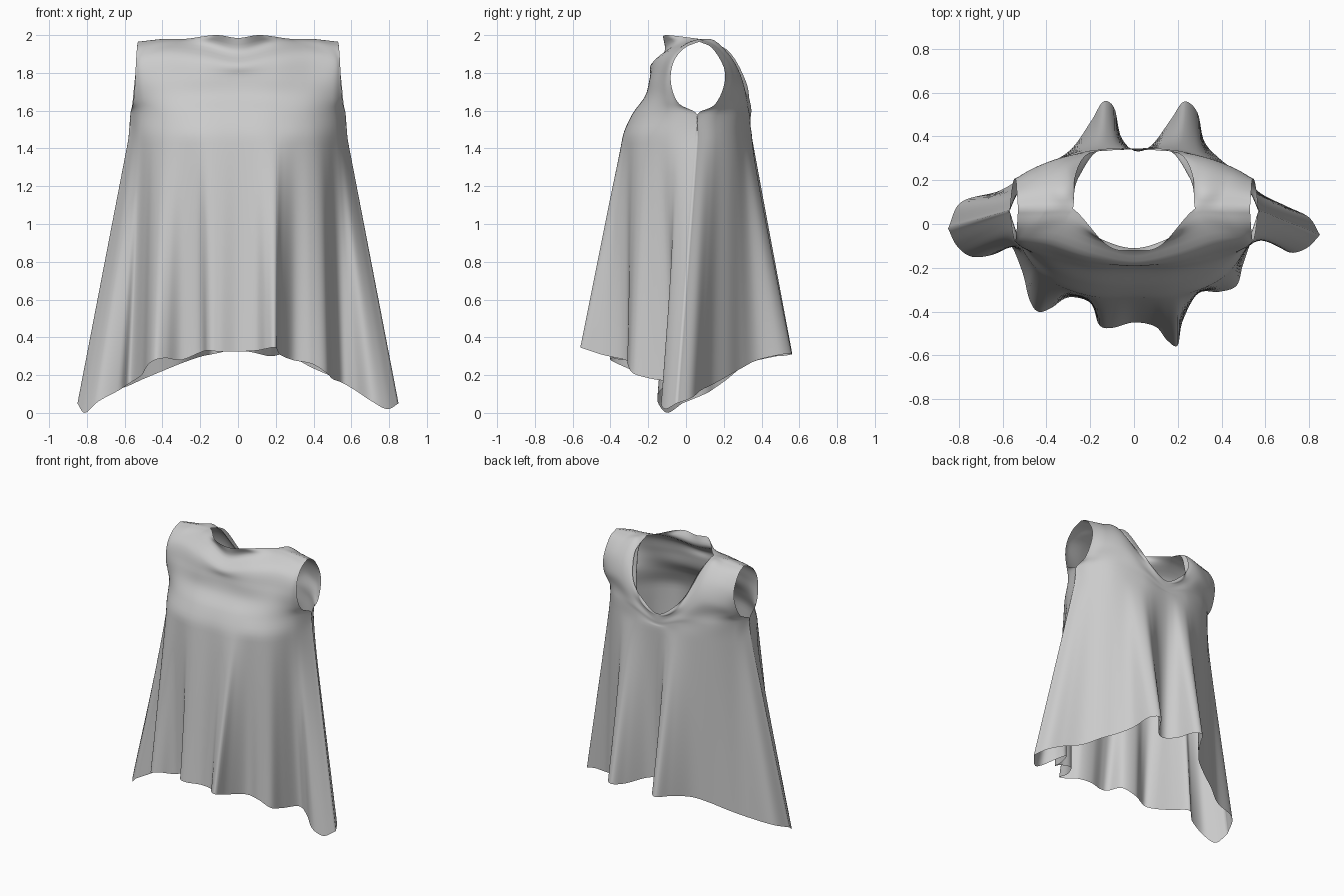
import bpy, bmesh
from mathutils import Vector

COLS = 160                                        # columns across each panel
KNOTS = [0, 1.1, 1.23, 1.33, 1.43, 1.53, 1.60, 1.68]   # row spacing from hem to neck
ARMPIT = KNOTS[2]


def spline(knots, pts, k):
    """Smooth curve through pts at uneven knots."""
    n = len(pts)
    i = 0
    while i < n - 2 and k > knots[i + 1]:
        i += 1

    def tangent(j):
        a, b = max(j - 1, 0), min(j + 1, n - 1)
        return (pts[b] - pts[a]) / (knots[b] - knots[a])
    h = knots[i + 1] - knots[i]
    u = (k - knots[i]) / h
    return (pts[i] * (2*u**3 - 3*u**2 + 1) + tangent(i) * h * (u**3 - 2*u**2 + u)
            + pts[i + 1] * (3*u**2 - 2*u**3) + tangent(i + 1) * h * (u**3 - u**2))


def full_row(rows):
    """(t, x, y, z) points, left to right -> knots and vectors."""
    return [r[0] for r in rows], [Vector(r[1:]) for r in rows]


def mirrored(half, ts=(0, .25, .5, .75, 1)):
    """Centre-to-side points mirrored across x = 0."""
    right = [(t, *p) for t, p in zip(ts, half)]
    left = [(-t, -x, y, z) for t, x, y, z in reversed(right[1:])]
    return full_row(left + right)


# hem outlines with their hanging folds, left to right
front_hem = full_row([
    (-1, -.85, -.02, .05), (-.93, -.81, -.1, 0), (-.86, -.74, -.15, .06),
    (-.78, -.63, -.135, .12), (-.71, -.57, -.09, .16), (-.64, -.51, -.22, .2),
    (-.58, -.48, -.34, .25), (-.5, -.44, -.4, .28), (-.42, -.38, -.385, .29),
    (-.35, -.3, -.335, .28), (-.28, -.2, -.36, .32), (-.2, -.16, -.46, .33),
    (-.1, -.1, -.475, .325), (0, 0, -.45, .325), (.1, .1, -.47, .33),
    (.18, .15, -.53, .34), (.25, .2, -.555, .345), (.3, .22, -.45, .31),
    (.37, .29, -.32, .28), (.46, .39, -.31, .26), (.55, .47, -.28, .21),
    (.63, .5, -.18, .18), (.7, .55, -.06, .16), (.78, .62, -.07, .12),
    (.86, .71, -.13, .06), (.93, .79, -.11, .02), (1, .85, -.05, .05)])
back_hem = full_row([
    (-1, -.85, -.02, .05), (-.88, -.79, .1, .1), (-.75, -.62, .15, .13),
    (-.6, -.5, .22, .18), (-.46, -.38, .28, .23), (-.34, -.28, .35, .27),
    (-.24, -.19, .48, .3), (-.18, -.14, .56, .31), (-.12, -.09, .53, .32),
    (-.06, -.06, .4, .33), (0, 0, .335, .33), (.1, .08, .36, .32),
    (.2, .17, .48, .3), (.28, .23, .56, .31), (.35, .29, .51, .31),
    (.42, .32, .38, .28), (.5, .39, .3, .24), (.6, .48, .23, .2),
    (.7, .58, .14, .15), (.8, .7, .08, .12), (.9, .8, .03, .08), (1, .85, -.05, .05)])

# chest, yoke and neckline rows, centre to armhole
shoulder = [(.28, .07, 1.98), (.4, .07, 1.98), (.53, .07, 1.965)]
front_rows = [front_hem] + [mirrored(r) for r in (
    [(0, -.335, 1.45), (.2, -.33, 1.45), (.4, -.25, 1.45), (.52, -.1, 1.45), (.58, .06, 1.45)],
    [(0, -.285, 1.58), (.2, -.275, 1.58), (.38, -.21, 1.58), (.51, -.09, 1.58), (.57, .06, 1.58)],
    [(0, -.215, 1.68), (.2, -.21, 1.68), (.38, -.17, 1.68), (.5, -.11, 1.66), (.555, -.04, 1.64)],
    [(0, -.19, 1.78), (.2, -.185, 1.78), (.38, -.14, 1.78), (.5, -.11, 1.77), (.545, -.08, 1.75)],
    [(0, -.185, 1.845), (.2, -.15, 1.88), (.38, -.09, 1.9), (.5, -.075, 1.88), (.54, -.065, 1.86)],
    [(0, -.115, 1.91), (.17, -.065, 1.95), (.32, 0, 1.96), (.45, -.005, 1.95), (.535, -.01, 1.93)],
    [(0, -.12, 1.985), (.12, -.1, 2.0)] + shoulder)]
back_rows = [back_hem] + [mirrored(r) for r in (
    [(0, .345, 1.45), (.2, .345, 1.45), (.4, .27, 1.45), (.52, .16, 1.45), (.58, .06, 1.45)],
    [(0, .34, 1.49), (.2, .335, 1.54), (.4, .27, 1.56), (.52, .16, 1.575), (.57, .06, 1.58)],
    [(0, .34, 1.51), (.2, .335, 1.58), (.37, .28, 1.63), (.5, .21, 1.64), (.56, .15, 1.63)],
    [(0, .34, 1.53), (.19, .33, 1.62), (.34, .3, 1.73), (.47, .25, 1.73), (.55, .2, 1.73)],
    [(0, .34, 1.55), (.18, .33, 1.65), (.31, .26, 1.85), (.44, .23, 1.85), (.54, .2, 1.83)],
    [(0, .34, 1.56), (.17, .33, 1.67), (.29, .17, 1.95), (.42, .16, 1.94), (.535, .14, 1.93)])]
back_rows.append(mirrored([(0, .34, 1.57), (.12, .335, 1.64), (.22, .315, 1.76),
                           (.27, .22, 1.92)] + shoulder, (0, .18, .32, .42, .5, .75, 1)))


def row_point(row, t, is_top):
    """Point across a row; the shoulder seam is straight so both panels meet."""
    if is_top and abs(t) >= .5:
        a, b, c = (Vector(p) for p in shoulder)
        u = (abs(t) - .5) * 4
        p = a.lerp(b, u) if u <= 1 else b.lerp(c, u - 1)
        return Vector((p.x if t > 0 else -p.x, p.y, p.z))
    return spline(*row, t)


def add_panel(bm, rows, flip):
    levels = [ARMPIT * i / 40 for i in range(41)]
    levels += [ARMPIT + (KNOTS[-1] - ARMPIT) * i / 24 for i in range(1, 25)]
    grid = []
    for c in range(COLS + 1):
        t = -1 + 2 * c / COLS
        ctrl = [row_point(r, t, r is rows[-1]) for r in rows]
        col = []
        for k in levels:
            if abs(t) == 1 and k <= ARMPIT:      # straight side seam
                i = 0 if k < KNOTS[1] else 1
                p = ctrl[i].lerp(ctrl[i + 1], (k - KNOTS[i]) / (KNOTS[i + 1] - KNOTS[i]))
            else:
                p = spline(KNOTS, ctrl, k)
            col.append(bm.verts.new(p))
        grid.append(col)
    for a, b in zip(grid, grid[1:]):
        for j in range(len(levels) - 1):
            quad = [a[j], b[j], b[j + 1], a[j + 1]]
            bm.faces.new(quad[::-1] if flip else quad)


# draped sleeveless top: front and back panels sewn at sides and shoulders
bm = bmesh.new()
add_panel(bm, front_rows, False)
add_panel(bm, back_rows, True)
seams = [v for v in bm.verts if v.is_boundary]
bmesh.ops.remove_doubles(bm, verts=seams, dist=.0005)
for f in bm.faces:
    f.smooth = True
mesh = bpy.data.meshes.new("draped_top")
bm.to_mesh(mesh)
bm.free()
bpy.context.collection.objects.link(bpy.data.objects.new("draped_top", mesh))
